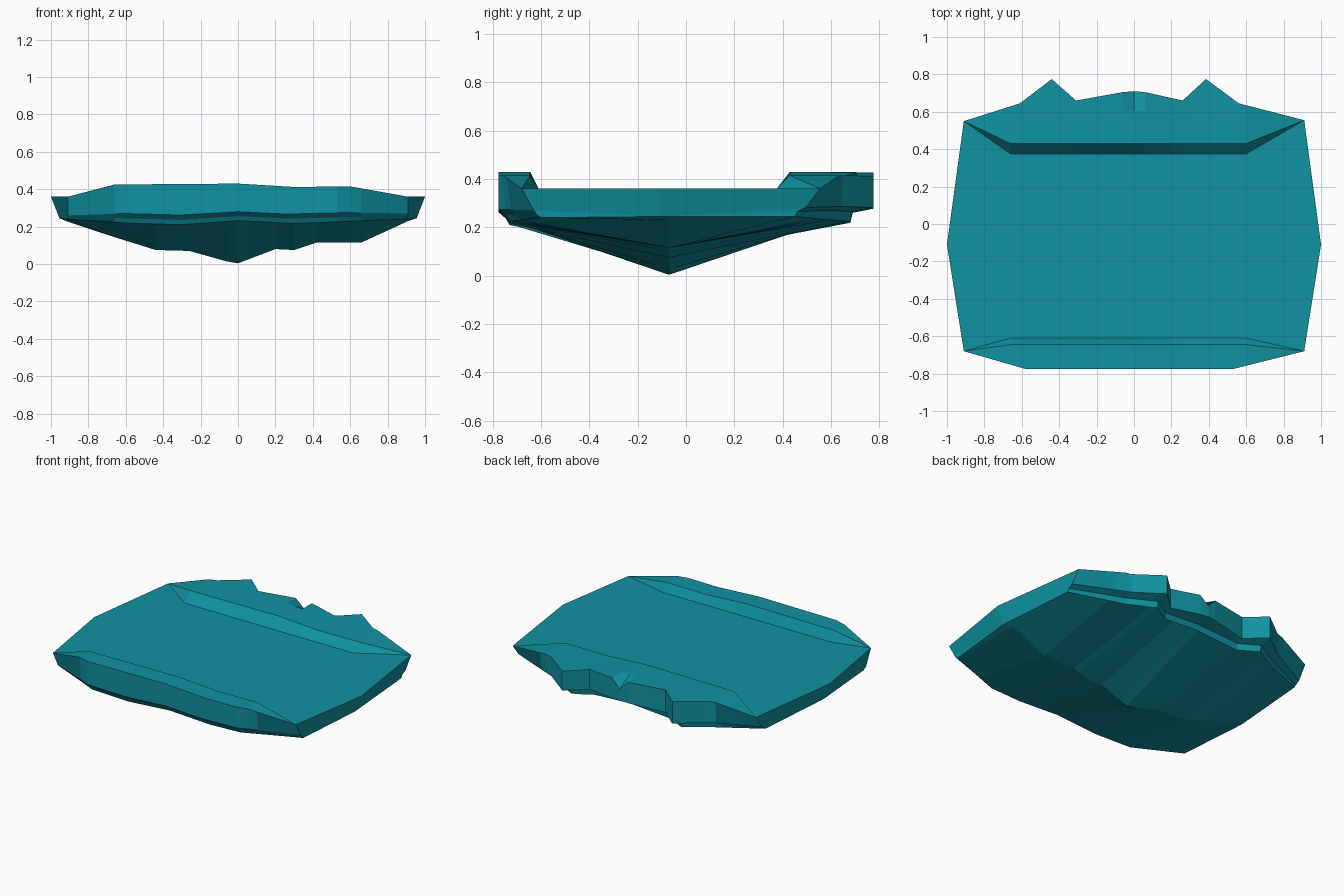
import bpy, bmesh

if "Cube" in bpy.data.objects:
    bpy.data.objects.remove(bpy.data.objects["Cube"])


def curve(*pts):
    """Piecewise linear function through (x, value) points."""
    def f(x):
        if x <= pts[0][0]:
            return pts[0][1]
        for (x0, v0), (x1, v1) in zip(pts, pts[1:]):
            if x <= x1:
                return v0 + (v1 - v0) * (x - x0) / (x1 - x0)
        return pts[-1][1]
    return f


def bar(end_l, mid, end_r, l=-0.66, r=0.60):
    """Constant in the middle, tapering to the two corners."""
    return curve((-0.91, end_l), (l, mid), (r, mid), (0.91, end_r))


# Rim outlines, seen from above
front_y = bar(-0.68, -0.775, -0.68, -0.58, 0.53)
back_y = curve((-0.91, 0.55), (-0.61, 0.645), (-0.44, 0.775), (-0.31, 0.66),
               (-0.06, 0.705), (0, 0.71), (0.06, 0.705), (0.26, 0.66),
               (0.385, 0.775), (0.56, 0.645), (0.91, 0.555))
back_low_y = curve((-0.91, 0.45), (-0.61, 0.58), (-0.44, 0.68), (-0.31, 0.61),
                   (0.26, 0.61), (0.385, 0.68), (0.56, 0.58), (0.91, 0.45))

# Raised lips and rim heights
lip_z = curve((-0.91, 0.36), (-0.66, 0.425), (0, 0.43), (0.3, 0.412),
              (0.6, 0.415), (0.91, 0.36))
notch = curve((-0.06, 0), (0, 0.06), (0.06, 0))
wall_z = curve((-0.91, 0.26), (-0.61, 0.27), (-0.31, 0.262), (0, 0.28),
               (0.26, 0.267), (0.56, 0.275), (0.91, 0.27))
low_z = curve((-0.91, 0.24), (-0.61, 0.22), (-0.31, 0.21), (0, 0.232),
              (0.3, 0.217), (0.91, 0.24))

# Lowest line of the rocky underside
keel_z = curve((-0.91, 0.226), (-0.68, 0.15), (-0.44, 0.075), (-0.26, 0.07),
               (-0.01, 0.0), (0.2, 0.08), (0.3, 0.075), (0.42, 0.115),
               (0.66, 0.115), (0.91, 0.23))


def section(x):
    """Closed y-z profile of the slab at x."""
    low = low_z(x)
    by = back_y(x)
    return [(x, y, z) for y, z in (
        (bar(-0.68, -0.61, -0.68)(x), 0.36),
        (bar(-0.68, -0.645, -0.68)(x), lip_z(x)),
        (front_y(x), lip_z(x)),
        (bar(-0.63, -0.775, -0.63, -0.58, 0.53)(x), wall_z(x)),
        (bar(-0.62, -0.745, -0.62, -0.58, 0.53)(x), (wall_z(x) + low) / 2),
        (bar(-0.60, -0.73, -0.60, -0.58, 0.53)(x), low),
        (-0.07, keel_z(x)),
        (back_low_y(x), low + 0.005),
        (back_low_y(x) + 0.01, wall_z(x) - 0.005),
        (by - curve((-0.91, 0.06), (-0.61, 0), (0.56, 0), (0.91, 0.06))(x),
         wall_z(x) + 0.012),
        (by, lip_z(x) - notch(x)),
        (bar(0.55, 0.605, 0.555)(x), lip_z(x)),
        (bar(0.55, 0.43, 0.555)(x), lip_z(x)),
        (bar(0.55, 0.375, 0.555)(x), 0.36))]


def tip(side):
    """Side point: profile collapsed to an upper and a lower vertex."""
    top, low = (side, -0.11, 0.36), (side * 0.955, -0.11, 0.245)
    return [low if 3 <= i <= 9 else top for i in range(14)]


# Loft the slab from side to side
stations = [-0.91, -0.66, -0.61, -0.58, -0.44, -0.31, -0.26, -0.06, 0, 0.06,
            0.2, 0.26, 0.30, 0.385, 0.42, 0.53, 0.56, 0.60, 0.66, 0.91]
rows = [tip(-1)] + [section(x) for x in stations] + [tip(1)]

bm = bmesh.new()
rings = [[bm.verts.new(p) for p in row] for row in rows]
for a, b in zip(rings, rings[1:]):
    for i in range(14):
        j = (i + 1) % 14
        bm.faces.new((a[i], a[j], b[j], b[i]))
bmesh.ops.remove_doubles(bm, verts=bm.verts, dist=0.0005)
bmesh.ops.recalc_face_normals(bm, faces=bm.faces)

mesh = bpy.data.meshes.new("rock_platform")
bm.to_mesh(mesh)
bm.free()
platform = bpy.data.objects.new("rock_platform", mesh)
bpy.context.collection.objects.link(platform)

# Teal finish
mat = bpy.data.materials.new("teal")
mat.diffuse_color = (0.005, 0.29, 0.36, 1)
mat.use_nodes = True
mat.node_tree.nodes["Principled BSDF"].inputs["Base Color"].default_value = mat.diffuse_color
mesh.materials.append(mat)
